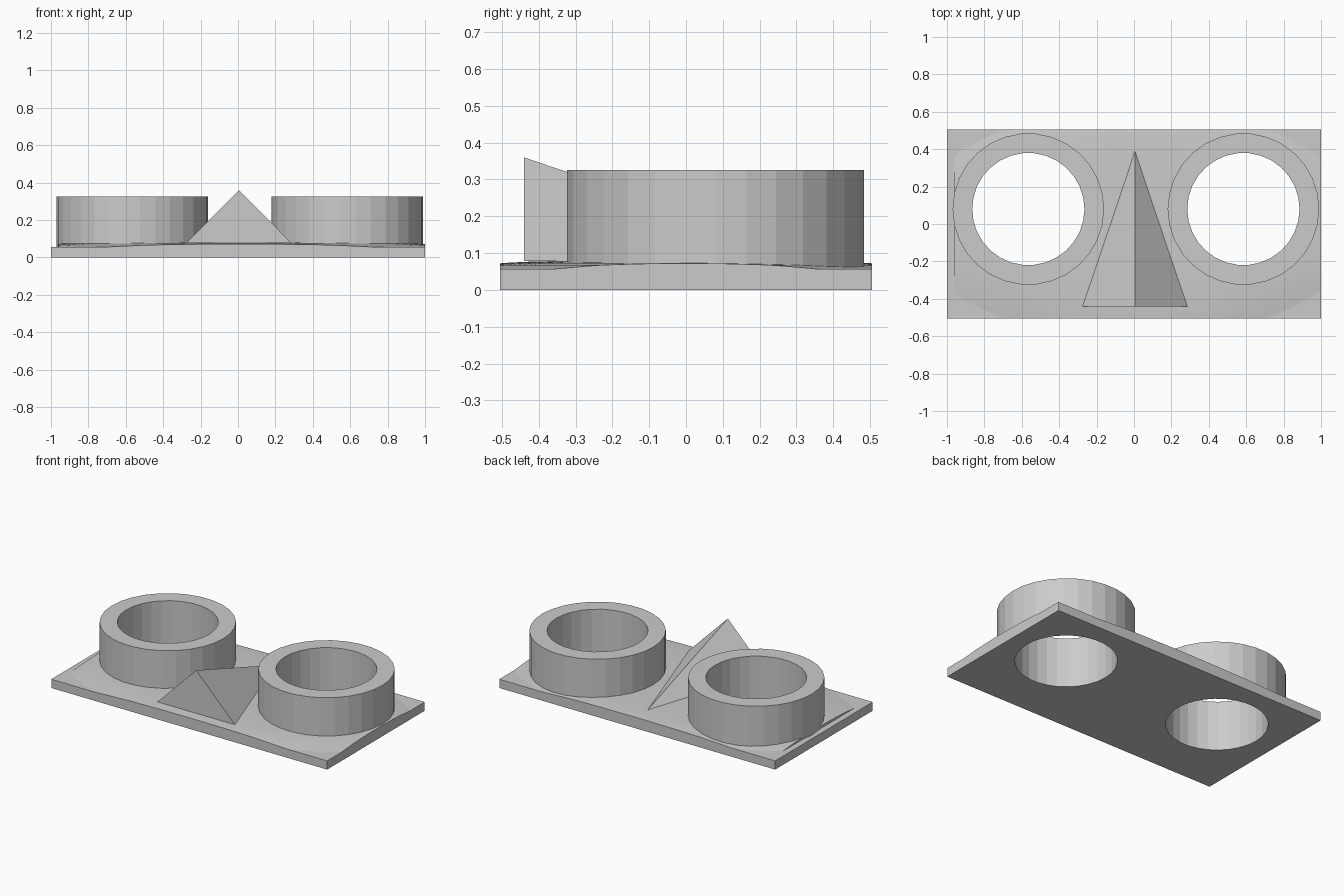
import bpy, bmesh, math
from mathutils import Matrix, Vector

if "Cube" in bpy.data.objects:
    bpy.data.objects.remove(bpy.data.objects["Cube"], do_unlink=True)

grey = bpy.data.materials.new("light grey")
grey.use_nodes = True
colour = (0.6, 0.6, 0.6, 1)
grey.diffuse_color = colour
grey.node_tree.nodes["Principled BSDF"].inputs["Base Color"].default_value = colour

SIDES = 30
HALF_Y = 0.505
PLATE_TOP = 0.057
RING_TOP = 0.325
RING_CENTRES = {"right": (-0.565, 0.08), "left": (0.585, 0.08)}


def finish(bm, name):
    bmesh.ops.recalc_face_normals(bm, faces=bm.faces)
    mesh = bpy.data.meshes.new(name)
    bm.to_mesh(mesh)
    bm.free()
    mesh.materials.append(grey)
    obj = bpy.data.objects.new(name, mesh)
    bpy.context.collection.objects.link(obj)
    return obj


def lathe(profile, sides, closed):
    """Spin a (radius, height) profile about z."""
    bm = bmesh.new()
    verts = [bm.verts.new((r, 0, z)) for r, z in profile]
    edges = [bm.edges.new(pair) for pair in zip(verts, verts[1:])]
    if closed:
        edges.append(bm.edges.new((verts[-1], verts[0])))
    bmesh.ops.spin(bm, geom=verts + edges, axis=(0, 0, 1), cent=(0, 0, 0),
                   angle=math.tau, steps=sides, use_merge=True)
    bmesh.ops.remove_doubles(bm, verts=bm.verts, dist=0.0001)
    return bm


def cut_holes(obj, radius):
    """Cut a round hole under each ring."""
    for side, (x, y) in RING_CENTRES.items():
        bm = lathe([(0, -0.1), (radius, -0.1), (radius, 0.2), (0, 0.2)], SIDES, False)
        bm.transform(Matrix.Translation((x, y, 0)))
        cutter = finish(bm, f"{obj.name}_{side}_hole_cutter")
        cutter.hide_render = True
        cutter.display_type = 'WIRE'
        mod = obj.modifiers.new("hole", 'BOOLEAN')
        mod.operation = 'DIFFERENCE'
        mod.solver = 'EXACT'
        mod.object = cutter
        bpy.context.view_layer.objects.active = obj
        bpy.ops.object.modifier_apply(modifier=mod.name)
        bpy.data.objects.remove(cutter, do_unlink=True)


# Flat base plate
bm = bmesh.new()
bmesh.ops.create_cube(bm, size=1)
bm.transform(Matrix.Translation((0, 0, PLATE_TOP / 2)) @
             Matrix.Diagonal((2, 2 * HALF_Y, PLATE_TOP, 1)))
plate = finish(bm, "base_plate")
cut_holes(plate, 0.30)

# Shallow oval crown on the plate, trimmed to its edges
steps = 10
profile = [(0, PLATE_TOP - 0.01)]
profile += [(i / steps, PLATE_TOP + 0.022 * (1 - (i / steps) ** 6))
            for i in range(steps, -1, -1)]
bm = lathe(profile, 64, False)
bm.transform(Matrix.Translation((0.01, 0, 0)) @ Matrix.Diagonal((1.21, 0.617, 1, 1)))
trims = [((1, 0, 0), 1), ((-1, 0, 0), 0.96), ((0, 1, 0), HALF_Y), ((0, -1, 0), HALF_Y)]
for normal, distance in trims:
    cut = bmesh.ops.bisect_plane(bm, geom=bm.verts[:] + bm.edges[:] + bm.faces[:],
                                 plane_co=Vector(normal) * distance,
                                 plane_no=normal, clear_outer=True)
    rim = [e for e in cut["geom_cut"] if isinstance(e, bmesh.types.BMEdge)]
    bmesh.ops.edgeloop_fill(bm, edges=rim)
crown = finish(bm, "crown")
cut_holes(crown, 0.35)
bpy.ops.object.select_all(action='DESELECT')
crown.select_set(True)
bpy.context.view_layer.objects.active = crown
bpy.ops.object.shade_smooth_by_angle(angle=math.radians(25))

# Two open rings
for side, (x, y) in RING_CENTRES.items():
    bm = lathe([(0.30, PLATE_TOP), (0.405, PLATE_TOP),
                (0.405, RING_TOP), (0.30, RING_TOP)], SIDES, True)
    bm.transform(Matrix.Translation((x, y, 0)))
    finish(bm, f"{side}_ring")

# Wedge between the rings: upright front triangle tapering to a rear point
bm = bmesh.new()
low = 0.078
corners = [bm.verts.new(co) for co in (
    (-0.275, -0.44, low), (0.285, -0.44, low), (0.005, -0.44, 0.36), (0.005, 0.39, low))]
for i in range(4):
    bm.faces.new([v for j, v in enumerate(corners) if j != i])
finish(bm, "centre_wedge")
